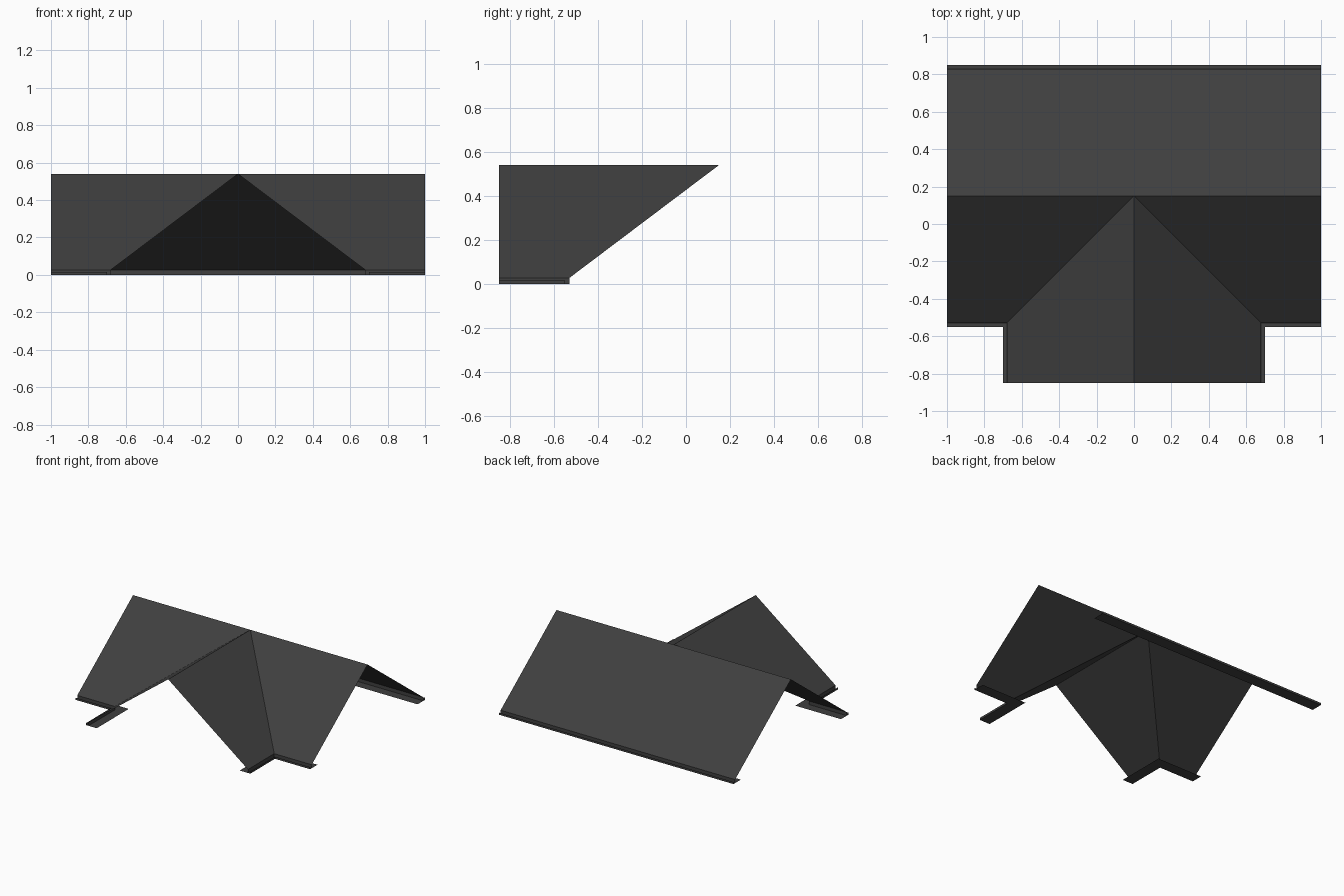
import bpy
import bmesh

cube = bpy.data.objects.get("Cube")
if cube:
    bpy.data.objects.remove(cube, do_unlink=True)

HALF_LEN = 1.0      # half length of the main ridge
RIDGE_Y = 0.15      # main ridge position
RIDGE_Z = 0.54
FRONT_Y = -0.85     # open front end of the cross gable
RUN = 0.68          # plan distance from ridge to eave
EAVE_Z = 0.027

# Gutter section: plan distance from the ridge and height
GUTTER = [(RUN, EAVE_Z), (RUN, 0.0), (0.70, 0.0), (0.70, 0.016)]
SOFFIT = [(0.61, 0.0), (RUN, 0.0)]


def material(name, value):
    mat = bpy.data.materials.new(name)
    mat.use_nodes = True
    color = (value, value, value, 1)
    mat.diffuse_color = color
    bsdf = mat.node_tree.nodes["Principled BSDF"]
    bsdf.inputs["Base Color"].default_value = color
    bsdf.inputs["Roughness"].default_value = 0.8
    return mat


charcoal = material("charcoal", 0.05)


def build(name, polygons, mirror=False):
    bm = bmesh.new()
    for poly in polygons:
        bm.faces.new([bm.verts.new(p) for p in poly])
    bmesh.ops.remove_doubles(bm, verts=bm.verts, dist=0.0001)
    mesh = bpy.data.meshes.new(name)
    bm.to_mesh(mesh)
    bm.free()
    mesh.materials.append(charcoal)
    obj = bpy.data.objects.new(name, mesh)
    bpy.context.collection.objects.link(obj)
    if mirror:
        mod = obj.modifiers.new("mirror", 'MIRROR')
        mod.use_clip = True
    return obj


def sweep(name, section, path, mirror=False):
    """Strip faces for a section carried along a path of plan points."""
    rows = [[(*p, z) for p in path(d)] for d, z in section]
    polys = [(a[i], a[i + 1], b[i + 1], b[i])
             for a, b in zip(rows, rows[1:]) for i in range(len(a) - 1)]
    return build(name, polys, mirror)


def back_path(d):
    return [(HALF_LEN, RIDGE_Y + d), (-HALF_LEN, RIDGE_Y + d)]


def corner_path(d):
    # Along the main front eave, round the valley, along the gable eave
    return [(d, FRONT_Y), (d, RIDGE_Y - d), (HALF_LEN, RIDGE_Y - d)]


# Roof slopes
peak = (0, RIDGE_Y, RIDGE_Z)
end = (HALF_LEN, RIDGE_Y, RIDGE_Z)
valley = (RUN, RIDGE_Y - RUN, EAVE_Z)
sweep("back_slope", [(0, RIDGE_Z), (RUN, EAVE_Z)], back_path)
build("front_slopes",
      [(peak, valley, (HALF_LEN, RIDGE_Y - RUN, EAVE_Z), end)], True)
build("cross_gable_slopes",
      [(peak, (0, FRONT_Y, RIDGE_Z), (RUN, FRONT_Y, EAVE_Z), valley)], True)

# Gutters and soffits under every eave
for label, path, mirrored in (("back", back_path, False),
                              ("front", corner_path, True)):
    sweep(label + "_gutter", GUTTER, path, mirrored)
    sweep(label + "_soffit", SOFFIT, path, mirrored)
